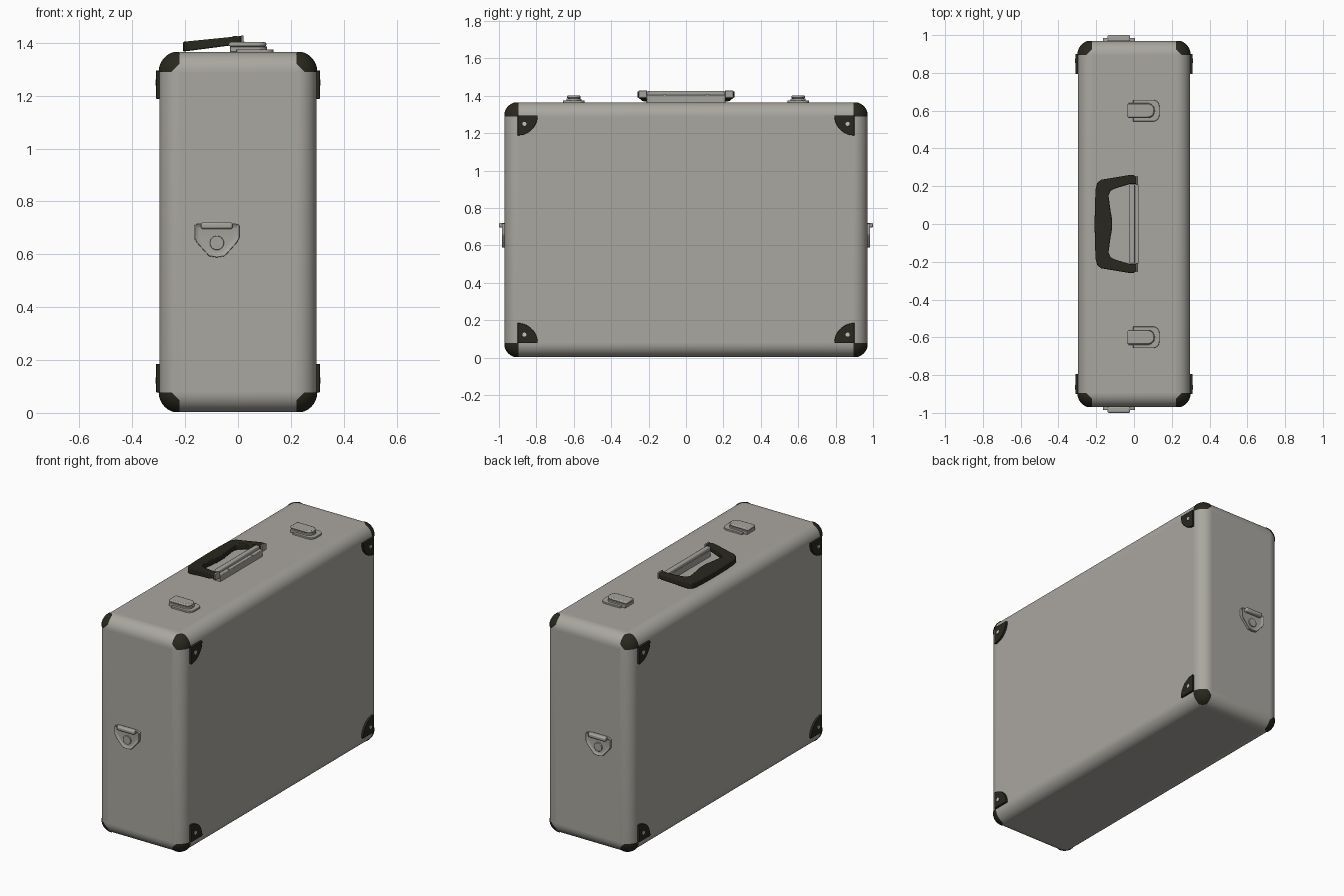
import bpy, bmesh, math
from mathutils import Vector
from itertools import product

if "Cube" in bpy.data.objects:
    bpy.data.objects.remove(bpy.data.objects["Cube"])


def material(name, rgb):
    m = bpy.data.materials.new(name)
    m.diffuse_color = (*rgb, 1)
    m.use_nodes = True
    m.node_tree.nodes["Principled BSDF"].inputs["Base Color"].default_value = m.diffuse_color
    return m


GREY = material("warm_grey_shell", (0.40, 0.385, 0.35))
METAL = material("metal_grey", (0.38, 0.37, 0.34))
DARK = material("dark_olive", (0.022, 0.021, 0.013))
RIVET = material("light_rivet", (0.55, 0.55, 0.52))

HX, HY, TOP, R = 0.297, 0.97, 1.365, 0.075   # half width, half length, top, edge radius


def finish(name, bm, mat, bevel=0, segments=2):
    bmesh.ops.recalc_face_normals(bm, faces=bm.faces)
    me = bpy.data.meshes.new(name)
    bm.to_mesh(me)
    bm.free()
    me.materials.append(mat)
    ob = bpy.data.objects.new(name, me)
    bpy.context.collection.objects.link(ob)
    if bevel:
        mod = ob.modifiers.new("bevel", 'BEVEL')
        mod.width, mod.segments, mod.limit_method = bevel, segments, 'ANGLE'
    bpy.ops.object.select_all(action='DESELECT')
    bpy.context.view_layer.objects.active = ob
    ob.select_set(True)
    bpy.ops.object.shade_smooth_by_angle(angle=math.radians(35))
    return ob


def prism(name, pts, place, h0, h1, mat, bevel=0, inset=0, depth=0):
    """Extrude a 2D outline from h0 to h1; place(u, v, h) maps it to space."""
    bm = bmesh.new()
    lo = [bm.verts.new(place(u, v, h0)) for u, v in pts]
    hi = [bm.verts.new(place(u, v, h1)) for u, v in pts]
    bm.faces.new(lo)
    cap = bm.faces.new(hi)
    n = len(pts)
    for i in range(n):
        j = (i + 1) % n
        bm.faces.new((lo[i], lo[j], hi[j], hi[i]))
    bmesh.ops.recalc_face_normals(bm, faces=bm.faces)
    if inset:
        bmesh.ops.inset_individual(bm, faces=[cap], thickness=inset, depth=depth)
    return finish(name, bm, mat, bevel)


def arc(cx, cy, r, a0, a1, n=10):
    return [(cx + r * math.cos(math.radians(a0 + (a1 - a0) * i / n)),
             cy + r * math.sin(math.radians(a0 + (a1 - a0) * i / n))) for i in range(n + 1)]


def rect(x0, x1, y0, y1):
    return [(x0, y0), (x1, y0), (x1, y1), (x0, y1)]


def d_shape(x0, x1, w, r):
    """Rectangle with its +x corners rounded."""
    return [(x0, w), (x0, -w)] + arc(x1 - r, -w + r, r, -90, 0) + arc(x1 - r, w - r, r, 0, 90)


def up(u, v, h):
    return (u, v, h)


# Shell: box with rounded edges
bm = bmesh.new()
bmesh.ops.create_cube(bm, size=1)
for v in bm.verts:
    v.co = (v.co.x * 2 * HX, v.co.y * 2 * HY, 0.003 + (v.co.z + 0.5) * (TOP - 0.003))
finish("case_shell", bm, GREY, R, 10)

# Corner caps: sphere octants with trimmed tips
for sx, sy, sz in product((-1, 1), repeat=3):
    bm = bmesh.new()
    bmesh.ops.create_uvsphere(bm, u_segments=48, v_segments=24, radius=R + 0.003)
    s = Vector((sx, sy, sz))
    cuts = [((sx, 0, 0), 0), ((0, sy, 0), 0), ((0, 0, sz), 0),
            ((sx, 0, sz), 0.4), ((sx, sy, 0), 0.4)]
    for normal, d in cuts:
        no = Vector(normal)
        bmesh.ops.bisect_plane(bm, geom=bm.verts[:] + bm.edges[:] + bm.faces[:], dist=1e-5,
                               plane_co=no * (d * R / no.length_squared), plane_no=no,
                               clear_inner=True)
    cz = TOP - R if sz > 0 else 0.003 + R
    bmesh.ops.translate(bm, verts=bm.verts, vec=(sx * (HX - R), sy * (HY - R), cz))
    ob = finish("corner_cap", bm, DARK)
    # keep the open cap facing outward
    if ob.data.polygons[0].normal.dot(s) < 0:
        ob.data.flip_normals()

# Quarter-round corner plates with rivets on the broad faces
for sx, sy, sz in product((-1, 1), repeat=3):
    cz = 1.295 if sz > 0 else 0.078

    def face(u, v, h, sx=sx, sy=sy, sz=sz, cz=cz):
        return (sx * (HX + h), sy * (0.90 - u), cz - sz * v)

    prism("corner_plate", [(0, 0)] + arc(0, 0, 0.107, 0, 90, 16), face, -0.002, 0.013, DARK, 0.002)
    prism("corner_rivet", arc(0.036, 0.045, 0.011, 0, 330, 11), face, 0.01, 0.016, RIVET)

# Latches on the top
for s in (-1, 1):
    def latch(u, v, h, s=s):
        return (u, s * 0.6 + v, h)

    prism("latch_plate", d_shape(-0.005, 0.135, 0.057, 0.035), latch, TOP - 0.003, 1.375, METAL, 0.002)
    prism("latch_base", d_shape(-0.03, 0.11, 0.04, 0.038), latch, TOP, 1.386, METAL, 0.002)
    prism("latch_lever", d_shape(-0.035, 0.107, 0.036, 0.034), latch, 1.386, 1.402, METAL, 0.006)

# Handle: waisted loop tilted down to one side
half = [(0.014, 0.212), (-0.02, 0.212), (-0.10, 0.188), (-0.125, 0.175), (-0.135, 0.15),
        (-0.124, 0.07), (-0.117, 0.03)]
outer = [(-0.208, 0.03), (-0.207, 0.10), (-0.203, 0.185), (-0.195, 0.218), (-0.175, 0.234),
         (-0.02, 0.26), (0.0, 0.258), (0.014, 0.248)]
loop = half + [(u, -v) for u, v in reversed(half)] + \
    [(u, -v) for u, v in reversed(outer)] + outer


def tilt(u, v, h):
    return (u, v, 1.409 + 0.115 * u + h * (1 - u))


prism("handle_grip", loop, tilt, -0.0155, 0.0155, DARK, 0.005)

# Handle bracket, screws and hinge ends
prism("handle_bracket", rect(-0.025, 0.025, -0.21, 0.21), up, TOP - 0.003, 1.405, METAL, 0.003)
prism("hinge_bar", rect(-0.025, 0.004, -0.21, 0.21), up, 1.40, 1.425, METAL, 0.006)
for s in (-1, 1):
    prism("bracket_screw", arc(0.014, s * 0.115, 0.006, 0, 330, 11), up, 1.40, 1.408, METAL)
    prism("hinge_end", rect(0.011, 0.021, s * 0.231 - 0.022, s * 0.231 + 0.022), up,
          1.388, 1.428, METAL, 0.003)

# Strap loops on both narrow ends
ring = [(-0.085, 0.055), (-0.085, 0.005), (-0.075, -0.012), (-0.03, -0.062), (0, -0.067),
        (0.03, -0.062), (0.075, -0.012), (0.085, 0.005), (0.085, 0.055), (0.07, 0.062), (-0.07, 0.062)]
for s in (-1, 1):
    def end(u, v, h, s=s):
        return (u - 0.08, s * (HY + h), 0.655 + v)

    prism("loop_ring", ring, end, -0.003, 0.016, METAL, 0.003, inset=0.015, depth=-0.009)
    prism("loop_hinge", rect(-0.06, 0.06, 0.04, 0.066), end, -0.003, 0.030, METAL, 0.008)
    prism("loop_button", arc(0, -0.012, 0.027, 0, 345, 23), end, 0, 0.014, METAL, 0.002)
